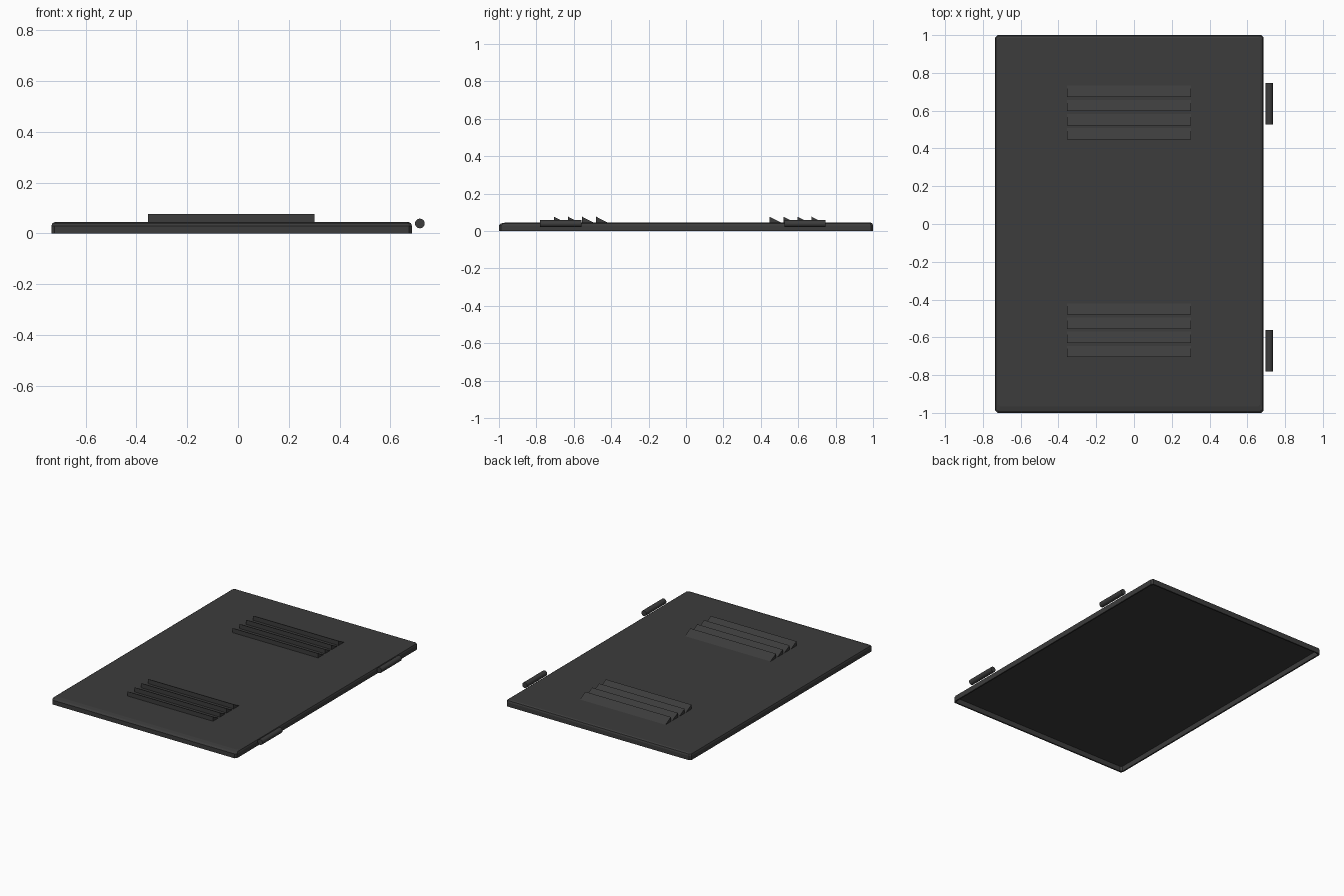
import bpy, bmesh, math

if "Cube" in bpy.data.objects:
    bpy.data.objects.remove(bpy.data.objects["Cube"])

mat = bpy.data.materials.new("dark_metal")
mat.diffuse_color = (0.045, 0.045, 0.045, 1)
mat.use_nodes = True
mat.node_tree.nodes["Principled BSDF"].inputs["Base Color"].default_value = mat.diffuse_color

X0, X1 = -0.735, 0.685


def finish(name, bm):
    bmesh.ops.recalc_face_normals(bm, faces=bm.faces)
    mesh = bpy.data.meshes.new(name)
    bm.to_mesh(mesh)
    bm.free()
    mesh.materials.append(mat)
    ob = bpy.data.objects.new(name, mesh)
    bpy.context.collection.objects.link(ob)
    return ob


def ring(bm, inset, front, z, c=0.012):
    """Rectangle with clipped corners; the front edge has its own inset."""
    a, b, f, k = X0 + inset, X1 - inset, -1 + front, 1 - inset
    pts = [(a + c, f), (b - c, f), (b, f + c), (b, k - c),
           (b - c, k), (a + c, k), (a, k - c), (a, f + c)]
    return [bm.verts.new((x, y, z)) for x, y in pts]


# Door panel: folded sheet with a hollow underside and a chamfered top edge
bm = bmesh.new()
levels = [(0.010, 0.010, 0.036), (0.010, 0.010, 0.0), (0, 0, 0.0),
          (0, 0, 0.030), (0.004, 0.010, 0.040), (0.014, 0.035, 0.045)]
rings = [ring(bm, *lv) for lv in levels]
for lo, hi in zip(rings, rings[1:]):
    for i in range(8):
        j = (i + 1) % 8
        bm.faces.new((lo[i], lo[j], hi[j], hi[i]))
bm.faces.new(rings[0])
bm.faces.new(rings[-1])
finish("door_panel", bm)


# Louvres: wedges with an upright front and a slope falling to the back
def louvre(name, y):
    bm = bmesh.new()
    profile = [(y, 0.040), (y, 0.076), (y + 0.062, 0.044), (y + 0.062, 0.040)]
    left = [bm.verts.new((-0.355, *p)) for p in profile]
    right = [bm.verts.new((0.302, *p)) for p in profile]
    bm.faces.new(left)
    bm.faces.new(right)
    for i in range(4):
        j = (i + 1) % 4
        bm.faces.new((left[i], left[j], right[j], right[i]))
    finish(name, bm)


for group, start in (("front", -0.705), ("back", 0.447)):
    for n in range(4):
        louvre(f"{group}_louvre_{n + 1}", start + n * 0.075)

# Hinge pins beside the right edge
for name, y in (("front_hinge", -0.67), ("back_hinge", 0.637)):
    bpy.ops.mesh.primitive_cylinder_add(vertices=24, radius=0.019, depth=0.22,
                                        location=(0.716, y, 0.039),
                                        rotation=(math.pi / 2, 0, 0))
    pin = bpy.context.object
    pin.name = name
    pin.data.materials.append(mat)
    bpy.ops.object.shade_smooth_by_angle(angle=math.radians(40))
